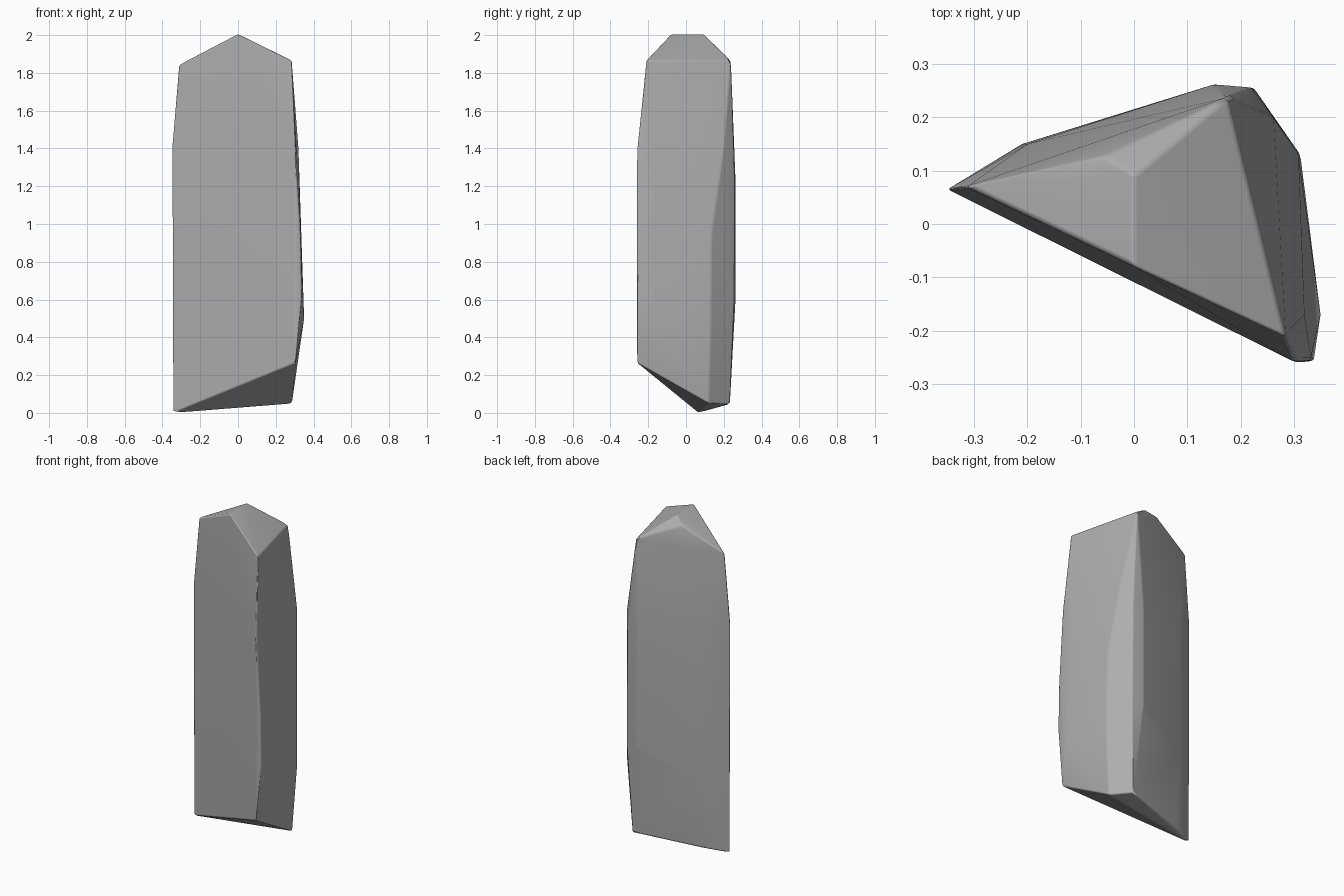
import bpy, bmesh, math

if "Cube" in bpy.data.objects:
    bpy.data.objects.remove(bpy.data.objects["Cube"])

# Stone colour
stone = bpy.data.materials.new("stone grey")
stone.diffuse_color = (0.42, 0.42, 0.42, 1)
stone.use_nodes = True
stone.node_tree.nodes["Principled BSDF"].inputs["Base Color"].default_value = stone.diffuse_color

# Corner points of the chiselled shard, ring by ring from bottom to top
corners = [
    # slanted base
    (-0.345, 0.065, 0.0), (0.305, -0.26, 0.265), (0.285, 0.12, 0.05), (0.2, 0.232, 0.045),
    (-0.2, 0.125, 0.02),
    # bulging lower body
    (-0.352, 0.065, 0.5), (0.337, -0.257, 0.62), (0.35, -0.17, 0.5), (0.312, 0.13, 0.45),
    (0.225, 0.255, 0.6), (0.15, 0.262, 0.6), (-0.21, 0.15, 0.45),
    # upper body
    (0.333, -0.257, 0.9), (0.308, 0.135, 0.95),
    (-0.35, 0.065, 1.42), (0.303, -0.26, 1.4), (0.32, -0.17, 1.4), (0.262, 0.2, 1.4),
    (0.22, 0.256, 1.25), (0.15, 0.262, 1.25), (-0.2, 0.15, 1.3),
    # shoulders
    (-0.315, 0.07, 1.84), (0.285, -0.212, 1.865), (0.175, 0.238, 1.865),
    # top ridge
    (-0.06, 0.127, 1.965), (0.0, 0.092, 2.005), (0.0, -0.08, 2.005),
]

bm = bmesh.new()
for c in corners:
    bm.verts.new(c)
hull = bmesh.ops.convex_hull(bm, input=bm.verts)
loose = [v for v in bm.verts if not v.link_faces]
bmesh.ops.delete(bm, geom=loose, context='VERTS')
# Merge nearly flat triangles into broad facets
bmesh.ops.dissolve_limit(bm, angle_limit=math.radians(2), verts=bm.verts, edges=bm.edges)
bmesh.ops.recalc_face_normals(bm, faces=bm.faces)
mesh = bpy.data.meshes.new("rock_shard")
bm.to_mesh(mesh)
bm.free()
mesh.materials.append(stone)
mesh.shade_smooth()

shard = bpy.data.objects.new("rock_shard", mesh)
bpy.context.collection.objects.link(shard)

# Worn, slightly rounded edges
bevel = shard.modifiers.new("worn_edges", 'BEVEL')
bevel.width = 0.012
bevel.segments = 2
bevel.limit_method = 'ANGLE'
bevel.angle_limit = math.radians(22)
shard.modifiers.new("clean_shading", 'WEIGHTED_NORMAL')
